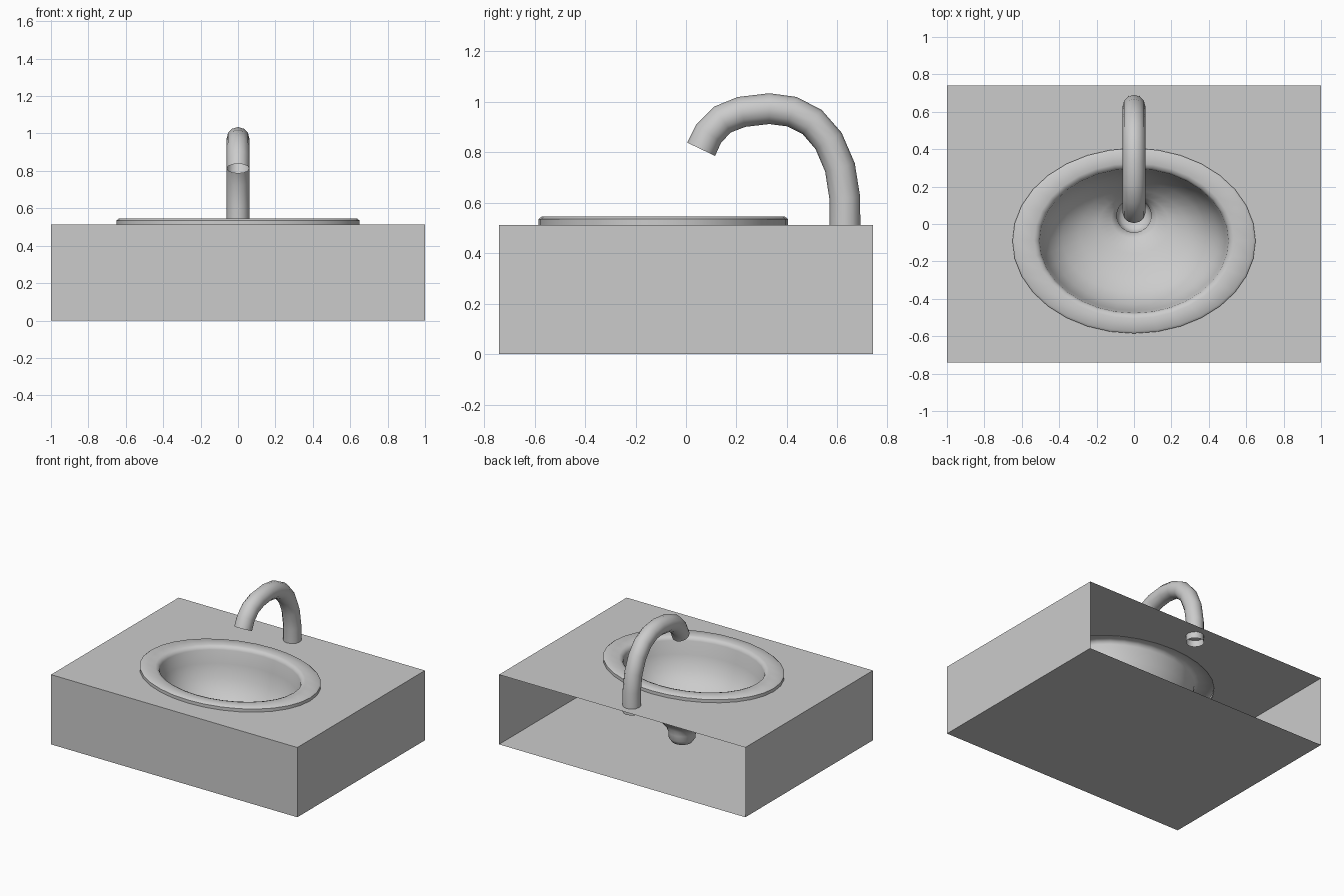
import bpy, bmesh
from math import sin, cos, pi, radians

if "Cube" in bpy.data.objects:
    bpy.data.objects.remove(bpy.data.objects["Cube"])

SEG = 32
CY = -0.09          # basin centre in y
TOP = 0.512


def finish(name, bm, smooth=None):
    mesh = bpy.data.meshes.new(name)
    bm.to_mesh(mesh)
    bm.free()
    ob = bpy.data.objects.new(name, mesh)
    bpy.context.collection.objects.link(ob)
    if smooth:
        bpy.ops.object.select_all(action='DESELECT')
        ob.select_set(True)
        bpy.context.view_layer.objects.active = ob
        bpy.ops.object.shade_smooth_by_angle(angle=radians(smooth))
    return ob


def ring(bm, rx, ry, cy, z):
    return [bm.verts.new((rx * cos(2 * pi * i / SEG), cy + ry * sin(2 * pi * i / SEG), z))
            for i in range(SEG)]


def loop_edges(bm, vs):
    return [bm.edges.new((vs[i], vs[(i + 1) % len(vs)])) for i in range(len(vs))]


# Cabinet: open at the back, oval cut-out in the top
bm = bmesh.new()
corners = [(-1, -0.74), (1, -0.74), (1, 0.74), (-1, 0.74)]
lo = [bm.verts.new((x, y, 0)) for x, y in corners]
hi = [bm.verts.new((x, y, TOP)) for x, y in corners]
bm.faces.new(lo[::-1])
for a, b in ((0, 1), (1, 2), (3, 0)):
    bm.faces.new((lo[a], lo[b], hi[b], hi[a]))
rim = [e for i in range(4) for e in [bm.edges.get((hi[i], hi[(i + 1) % 4]))
       or bm.edges.new((hi[i], hi[(i + 1) % 4]))]]
hole = loop_edges(bm, ring(bm, 0.648, 0.493, CY, TOP))
bmesh.ops.triangle_fill(bm, edges=rim + hole, use_beauty=True, normal=(0, 0, 1))
finish("cabinet", bm)

# Basin: raised rim, bowl sloping to an off-centre drain pipe (rx, ry, cy, z)
profile = [
    (0.65, 0.495, CY, 0.508), (0.65, 0.495, CY, 0.535), (0.637, 0.482, CY, 0.545),
    (0.535, 0.415, CY, 0.542), (0.515, 0.395, CY, 0.535), (0.505, 0.386, CY, 0.515),
    (0.49, 0.375, -0.088, 0.42), (0.45, 0.345, -0.083, 0.325), (0.385, 0.295, -0.07, 0.25),
    (0.29, 0.225, -0.045, 0.195), (0.19, 0.155, -0.005, 0.16), (0.12, 0.11, 0.03, 0.135),
    (0.092, 0.09, 0.045, 0.10), (0.09, 0.09, 0.045, 0.06), (0.07, 0.07, 0.045, 0.03),
    (0.03, 0.03, 0.045, 0.018),
]
bm = bmesh.new()
rings = [ring(bm, *p) for p in profile]
for a, b in zip(rings, rings[1:]):
    for i in range(SEG):
        j = (i + 1) % SEG
        bm.faces.new((a[i], a[j], b[j], b[i]))
bm.faces.new(rings[-1])
finish("basin", bm, 50)

# Faucet: round tube along a hooked path (y, z)
path = [(0.63, 0.465), (0.629, 0.62), (0.61, 0.74), (0.565, 0.845), (0.5, 0.92), (0.42, 0.961),
        (0.33, 0.973), (0.22, 0.96), (0.145, 0.93), (0.09, 0.875), (0.06, 0.812)]
curve = bpy.data.curves.new("faucet", 'CURVE')
curve.dimensions = '3D'
curve.bevel_depth = 0.061
curve.bevel_resolution = 4
spline = curve.splines.new('POLY')
spline.points.add(len(path) - 1)
for p, (y, z) in zip(spline.points, path):
    p.co = (0, y, z, 1)
spline.use_smooth = True
bpy.context.collection.objects.link(bpy.data.objects.new("faucet", curve))
